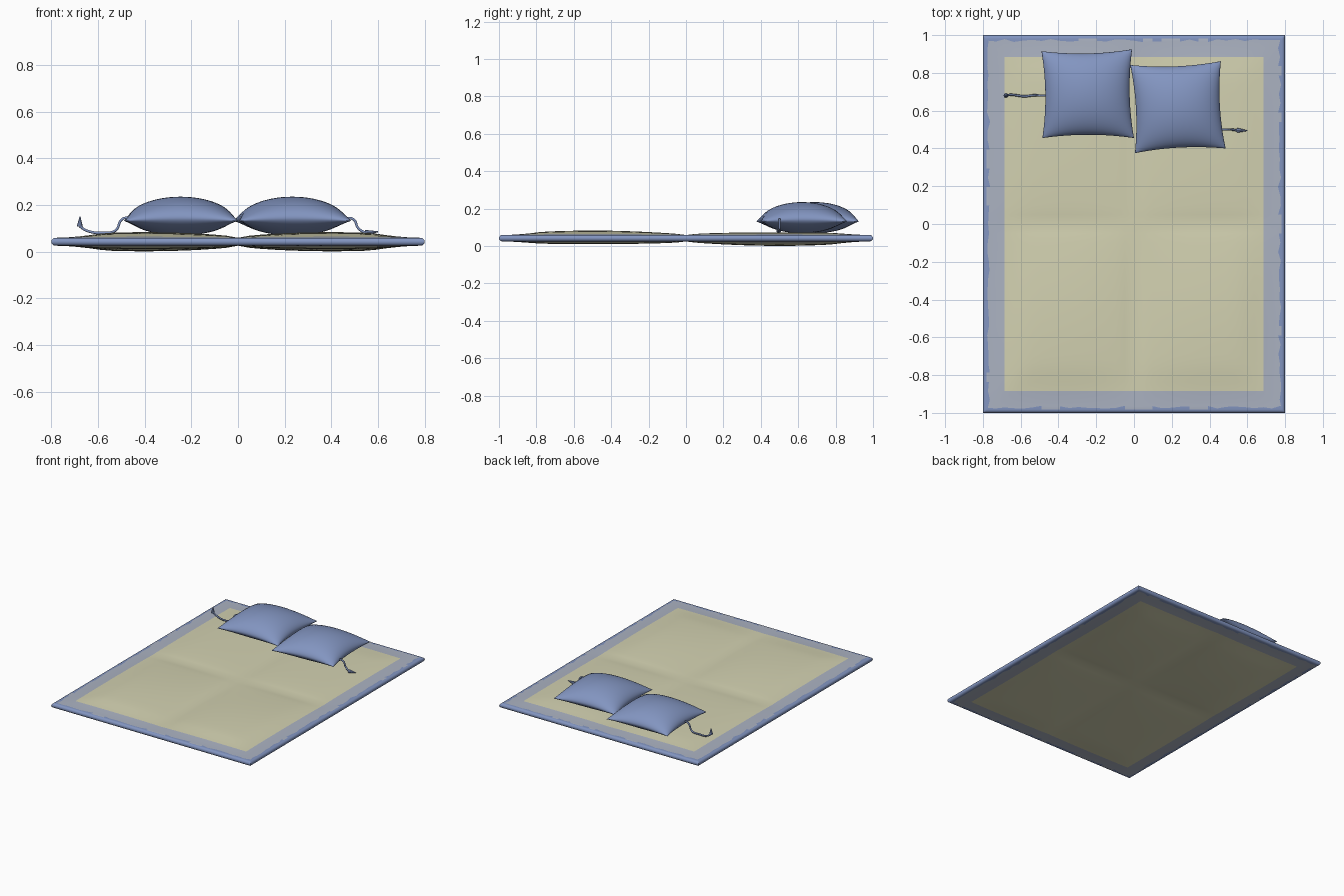
import bpy, bmesh, math, random
from mathutils import Vector

random.seed(4)
if "Cube" in bpy.data.objects:
    bpy.data.objects.remove(bpy.data.objects["Cube"])


def material(name, rgb):
    m = bpy.data.materials.new(name)
    m.use_nodes = True
    m.diffuse_color = (*rgb, 1)
    m.node_tree.nodes["Principled BSDF"].inputs["Base Color"].default_value = (*rgb, 1)
    return m


blue = material("blue fabric", (0.225, 0.30, 0.53))
grey = material("grey blue border", (0.41, 0.45, 0.54))
cream = material("cream fabric", (0.65, 0.64, 0.44))


def finish(name, bm, mats, angle=60):
    bmesh.ops.remove_doubles(bm, verts=bm.verts, dist=0.0001)
    bmesh.ops.recalc_face_normals(bm, faces=bm.faces)
    mesh = bpy.data.meshes.new(name)
    bm.to_mesh(mesh)
    bm.free()
    ob = bpy.data.objects.new(name, mesh)
    bpy.context.collection.objects.link(ob)
    for m in mats:
        mesh.materials.append(m)
    bpy.ops.object.select_all(action='DESELECT')
    ob.select_set(True)
    bpy.context.view_layer.objects.active = ob
    bpy.ops.object.shade_smooth_by_angle(angle=math.radians(angle))
    return ob


def double_sheet(us, vs, point):
    """Two grids, upper and lower, that meet along the rim."""
    bm = bmesh.new()
    for side in (1, -1):
        rows = [[bm.verts.new(point(u, v, side)) for u in us] for v in vs]
        for a, b in zip(rows, rows[1:]):
            for i in range(len(us) - 1):
                bm.faces.new((a[i], a[i + 1], b[i + 1], b[i]))
    return bm


# Quilted mat: four soft panels, grey border, rounded blue binding
W, L = 0.8, 1.0
BIND, BORDER, ROUND = 0.03, 0.115, 0.018


def lines(half, inner=28):
    rim = [0, 0.002, 0.006, 0.011, ROUND, BIND, 0.07]
    edge = [half - d for d in rim]
    core = half - BORDER
    mid = [core * (2 * i / inner - 1) for i in range(inner + 1)]
    return [-e for e in edge] + mid + edge[::-1]


def mat_point(x, y, side):
    d = min(W - abs(x), L - abs(y))
    t = min(d / ROUND, 1)
    rim = 0.017 * math.sqrt(max(0, 1 - (1 - t) ** 2))
    puff = abs(math.sin(math.pi * x / W) * math.sin(math.pi * y / L)) ** 0.6
    ramp = min(1, max(0, (d - BIND) / 0.2))
    puff *= ramp
    lift = -0.005 * math.sin(math.pi * y / L) * ramp
    z = 0.042 + lift * puff + side * (rim + 0.019 * puff)
    # uneven inner edge of the binding
    if abs(d - BIND) < 0.001:
        j = random.uniform(-0.008, 0.009)
        if abs(W - abs(x) - BIND) < 0.001:
            x += j
        if abs(L - abs(y) - BIND) < 0.001:
            y += j
    return x, y, z


mat = double_sheet(lines(W), lines(L, 36), mat_point)
for f in mat.faces:
    c = f.calc_center_median()
    dx, dy = W - abs(c.x), L - abs(c.y)
    d = min(dx, dy)
    if d < 0.026:
        f.material_index = 0
    elif d < BORDER - 0.004:
        f.material_index = 1
    else:
        f.material_index = 2
finish("quilted_mat", mat, [blue, grey, cream])


# Pillows: corners blended across, sides drawn in, puffed above and below a seam
def pillow(name, corners):
    a, b, c, d = [Vector(p) for p in corners]

    def point(u, v, side):
        s = u * (1 - 0.075 * (1 - v * v)) / 2 + 0.5
        t = v * (1 - 0.075 * (1 - u * u)) / 2 + 0.5
        p = a.lerp(b, s).lerp(d.lerp(c, s), t)
        puff = max(0, (1 - u * u) * (1 - v * v)) ** 0.55
        h = 0.092 if side > 0 else 0.074
        seam = 0.143 - 0.012 * u * u * v * v
        return p.x, p.y, seam + side * h * puff

    n = 28
    steps = [math.sin(math.pi / 2 * (2 * i / n - 1)) for i in range(n + 1)]
    finish(name, double_sheet(steps, steps, point), [blue], 80)


pillow("right_pillow", [(-0.485, 0.455), (0.0, 0.455), (-0.01, 0.925), (-0.49, 0.915)])
pillow("left_pillow", [(0.005, 0.375), (0.485, 0.40), (0.46, 0.862), (-0.02, 0.842)])


# Cords with a cone-shaped tassel at the end
def cord(name, pts, tip):
    cu = bpy.data.curves.new(name, 'CURVE')
    cu.dimensions = '3D'
    cu.bevel_depth = 0.006
    cu.bevel_resolution = 1
    cu.resolution_u = 5
    cu.use_fill_caps = True
    sp = cu.splines.new('BEZIER')
    sp.bezier_points.add(len(pts) - 1)
    for bp, p in zip(sp.bezier_points, pts):
        bp.co = p
        bp.handle_left_type = bp.handle_right_type = 'AUTO'
    cu.materials.append(blue)
    bpy.context.collection.objects.link(bpy.data.objects.new(name, cu))

    start, end = Vector(pts[-1]), Vector(tip)
    axis = end - start
    bm = bmesh.new()
    bmesh.ops.create_cone(bm, cap_ends=True, segments=8, radius1=0.013,
                          radius2=0.002, depth=axis.length)
    rot = axis.to_track_quat('Z', 'Y')
    for v in bm.verts:
        v.co = rot @ v.co + (start + end) / 2
    finish(name + "_tassel", bm, [blue], 40)


cord("right_cord", [(-0.45, 0.68, 0.143), (-0.495, 0.68, 0.14), (-0.525, 0.682, 0.09),
                    (-0.58, 0.676, 0.08), (-0.65, 0.684, 0.09), (-0.678, 0.68, 0.108)],
     (-0.677, 0.68, 0.15))
cord("left_cord", [(0.45, 0.5, 0.143), (0.495, 0.5, 0.138), (0.515, 0.5, 0.1),
                   (0.545, 0.496, 0.08)], (0.6, 0.494, 0.085))
